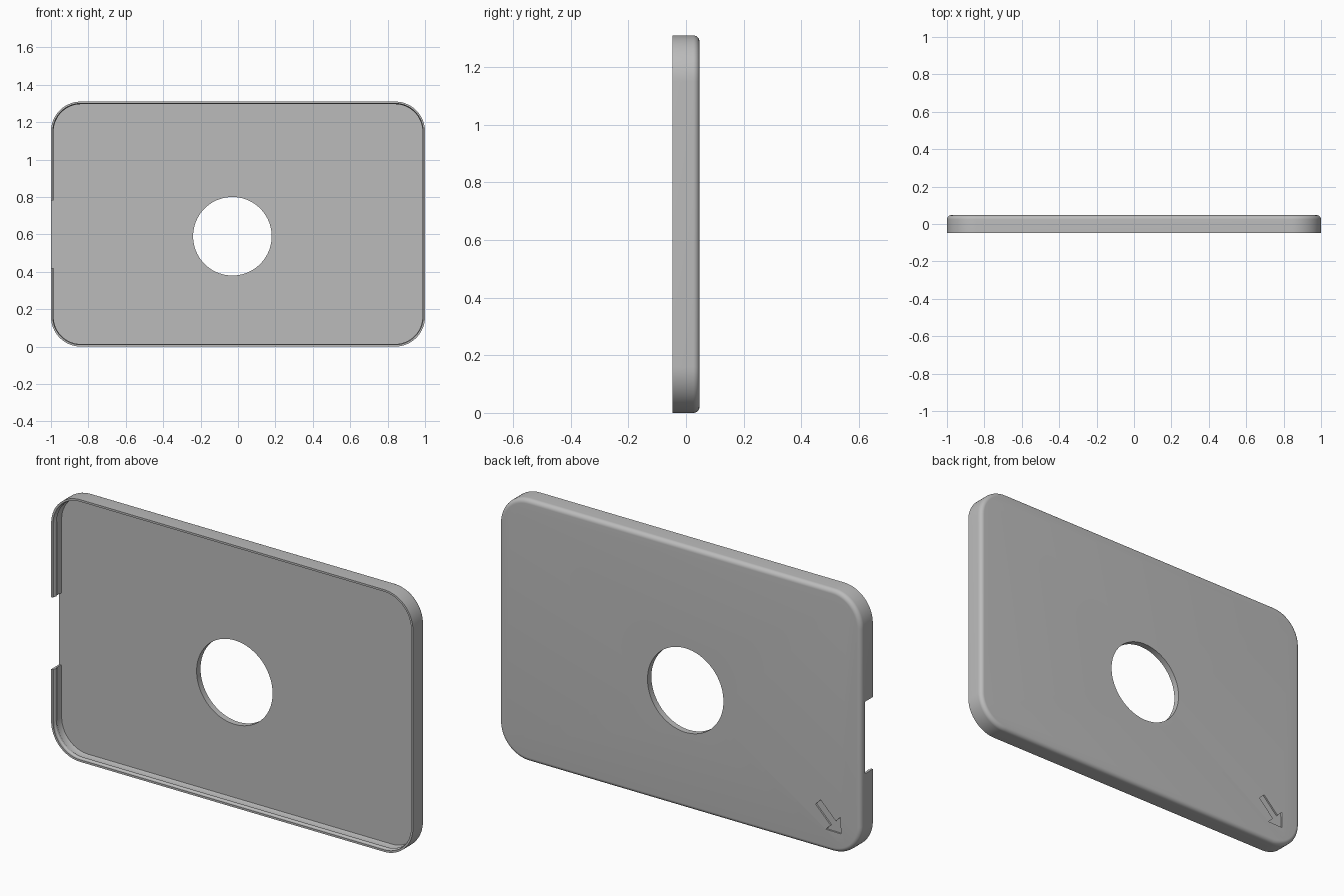
import bpy, bmesh
from math import cos, sin, pi, radians
from mathutils import Matrix, Vector

default = bpy.data.objects.get("Cube")
if default:
    bpy.data.objects.remove(default, do_unlink=True)

HEIGHT, RADIUS = 1.31, 0.16
FRONT, BACK, FLOOR = -0.047, 0.047, 0.016
FILLET = 0.022

grey = bpy.data.materials.new("plain_grey")
grey.use_nodes = True
colour = (0.5, 0.5, 0.5, 1)
grey.diffuse_color = colour
grey.node_tree.nodes["Principled BSDF"].inputs["Base Color"].default_value = colour


def make_object(name, bm):
    bmesh.ops.recalc_face_normals(bm, faces=bm.faces)
    mesh = bpy.data.meshes.new(name)
    bm.to_mesh(mesh)
    bm.free()
    mesh.materials.append(grey)
    obj = bpy.data.objects.new(name, mesh)
    bpy.context.collection.objects.link(obj)
    return obj


def rounded_ring(bm, inset, y, steps=16):
    """Rounded rectangle of vertices, pulled in by inset, at depth y."""
    ring = []
    r = RADIUS - inset
    for corner, (sx, sz) in enumerate([(1, 1), (-1, 1), (-1, -1), (1, -1)]):
        for i in range(steps + 1):
            a = (corner + i / steps) * pi / 2
            x = sx * (1 - RADIUS) + r * cos(a)
            z = HEIGHT / 2 + sz * (HEIGHT / 2 - RADIUS) + r * sin(a)
            ring.append(bm.verts.new((x, y, z)))
    return ring


def prism(name, points, y0, y1):
    """Extrude an (x, z) outline along y."""
    bm = bmesh.new()
    face = bm.faces.new([bm.verts.new((x, y0, z)) for x, z in points])
    new = bmesh.ops.extrude_face_region(bm, geom=[face])["geom"]
    verts = [v for v in new if isinstance(v, bmesh.types.BMVert)]
    bmesh.ops.translate(bm, verts=verts, vec=(0, y1 - y0, 0))
    return make_object(name, bm)


# Shell section: back fillet, outer wall, rim, snap ridge, inner wall
section = []
for i in range(9):
    a = i / 8 * pi / 2
    section.append((FILLET * (1 - sin(a)), BACK - FILLET * (1 - cos(a))))
section += [(0, FRONT), (0.010, FRONT), (0.010, -0.037), (0.014, -0.031),
            (0.014, -0.023), (0.010, -0.017), (0.010, 0.004), (0.014, FLOOR)]

bm = bmesh.new()
rings = [rounded_ring(bm, *p) for p in section]
for a, b in zip(rings, rings[1:]):
    for i in range(len(a)):
        j = (i + 1) % len(a)
        bm.faces.new((a[i], a[j], b[j], b[i]))
bm.faces.new(rings[0])
bm.faces.new(rings[-1])
shell = make_object("tray_shell", bm)

# Round opening, side notch and engraved arrow
hole = prism("hole_cutter", [(-0.03 + 0.21 * cos(i * pi / 48), 0.59 + 0.21 * sin(i * pi / 48))
                             for i in range(96)], -0.1, 0.1)
notch = prism("notch_cutter", [(-1.1, 0.42), (-0.98, 0.42), (-0.98, 0.78), (-1.1, 0.78)],
              -0.1, FLOOR)
half = [(0, 0.02), (0.118, 0.02), (0.118, 0.058), (0.178, 0)]
outline = half + [(u, -v) for u, v in reversed(half[:-1])]
turn = Matrix.Rotation(radians(225), 2)
tail = Vector((-0.763, 0.228))
arrow = prism("arrow_cutter", [tail + turn @ Vector(p) for p in outline], BACK - 0.008, 0.1)

bpy.context.view_layer.objects.active = shell
shell.select_set(True)
for cutter in (hole, notch, arrow):
    cutter.hide_render = True
    mod = shell.modifiers.new(cutter.name, 'BOOLEAN')
    mod.operation = 'DIFFERENCE'
    mod.solver = 'EXACT'
    mod.object = cutter
    bpy.ops.object.modifier_apply(modifier=mod.name)
    bpy.data.objects.remove(cutter, do_unlink=True)

bpy.ops.object.shade_smooth_by_angle(angle=radians(25))
